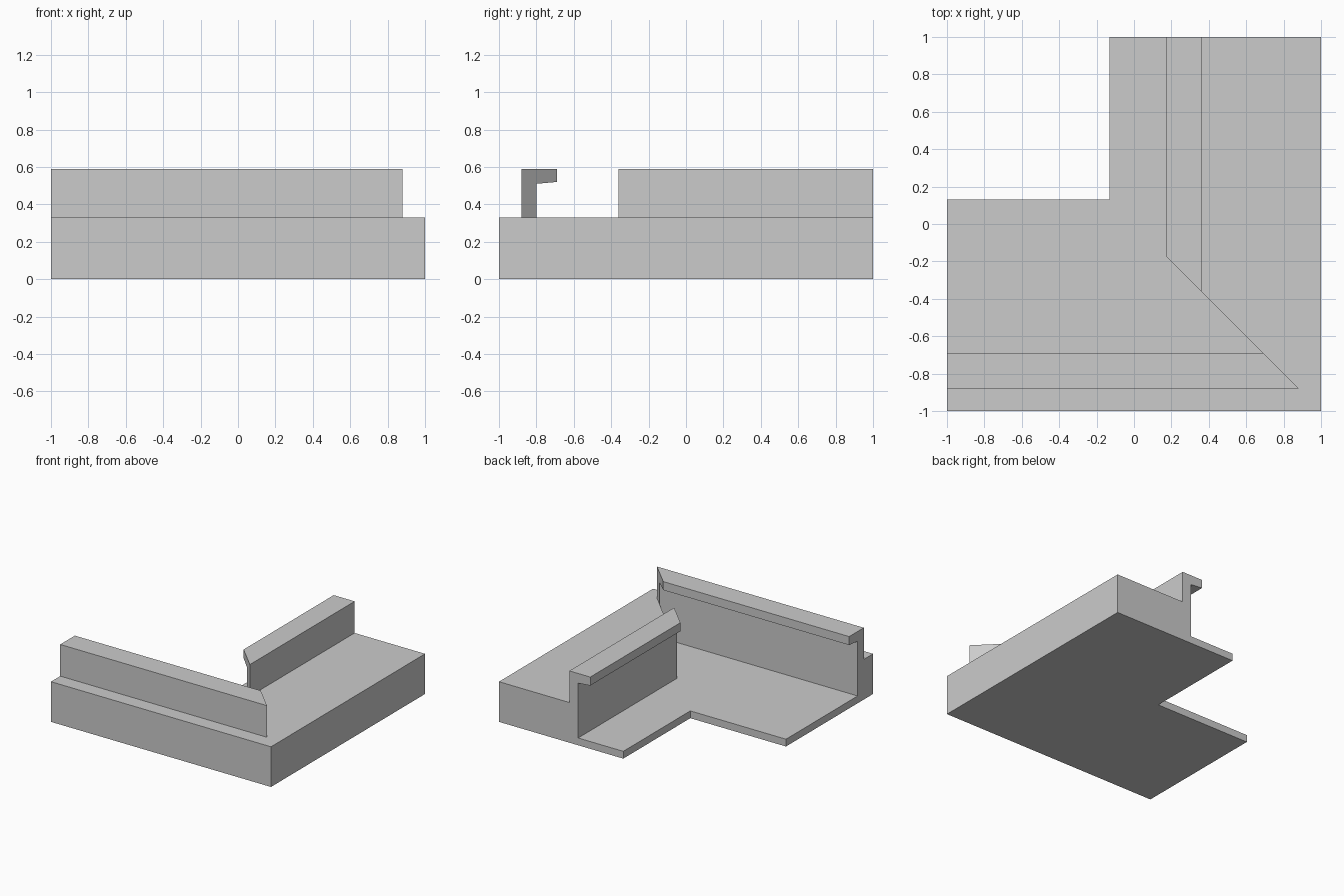
import bpy
import bmesh

cube = bpy.data.objects.get("Cube")
if cube:
    bpy.data.objects.remove(cube, do_unlink=True)

grey = bpy.data.materials.new("plain grey")
grey.use_nodes = True
grey.diffuse_color = (0.6, 0.6, 0.6, 1)
grey.node_tree.nodes["Principled BSDF"].inputs["Base Color"].default_value = (0.6, 0.6, 0.6, 1)


def profile(wall, outer, inner):
    """Section across an arm: thick ledge, upright wall with an inward lip, thin floor."""
    back, lip = wall - 0.08, wall - 0.19
    return [(inner, 0), (outer, 0), (outer, 0.33), (wall, 0.33), (wall, 0.59),
            (lip, 0.59), (lip, 0.52), (back, 0.51), (back, 0.06), (inner, 0.06)]


def arm(name, section, place_start, place_end):
    """Sweep a section between two ends, each given as a function of the section point."""
    bm = bmesh.new()
    start = [bm.verts.new(place_start(d, z)) for d, z in section]
    end = [bm.verts.new(place_end(d, z)) for d, z in section]
    bm.faces.new(start)
    bm.faces.new(end)
    for i in range(len(section)):
        j = (i + 1) % len(section)
        bm.faces.new((start[i], start[j], end[j], end[i]))
    bmesh.ops.recalc_face_normals(bm, faces=bm.faces)
    mesh = bpy.data.meshes.new(name)
    bm.to_mesh(mesh)
    bm.free()
    mesh.materials.append(grey)
    obj = bpy.data.objects.new(name, mesh)
    bpy.context.collection.objects.link(obj)
    return obj


# Both arms end on the diagonal mitre plane y = -x
front_arm = arm("corner_trim", profile(0.88, 1, -0.13),
                lambda d, z: (-1, -d, z), lambda d, z: (d, -d, z))
side_arm = arm("side_arm", profile(0.36, 1, -0.13),
               lambda d, z: (d, 1, z), lambda d, z: (d, -d, z))

# Fuse the arms into one solid corner piece
union = front_arm.modifiers.new("join_arms", "BOOLEAN")
union.operation = "UNION"
union.solver = "EXACT"
union.object = side_arm
bpy.context.view_layer.objects.active = front_arm
bpy.ops.object.modifier_apply(modifier=union.name)
bpy.data.objects.remove(side_arm, do_unlink=True)
